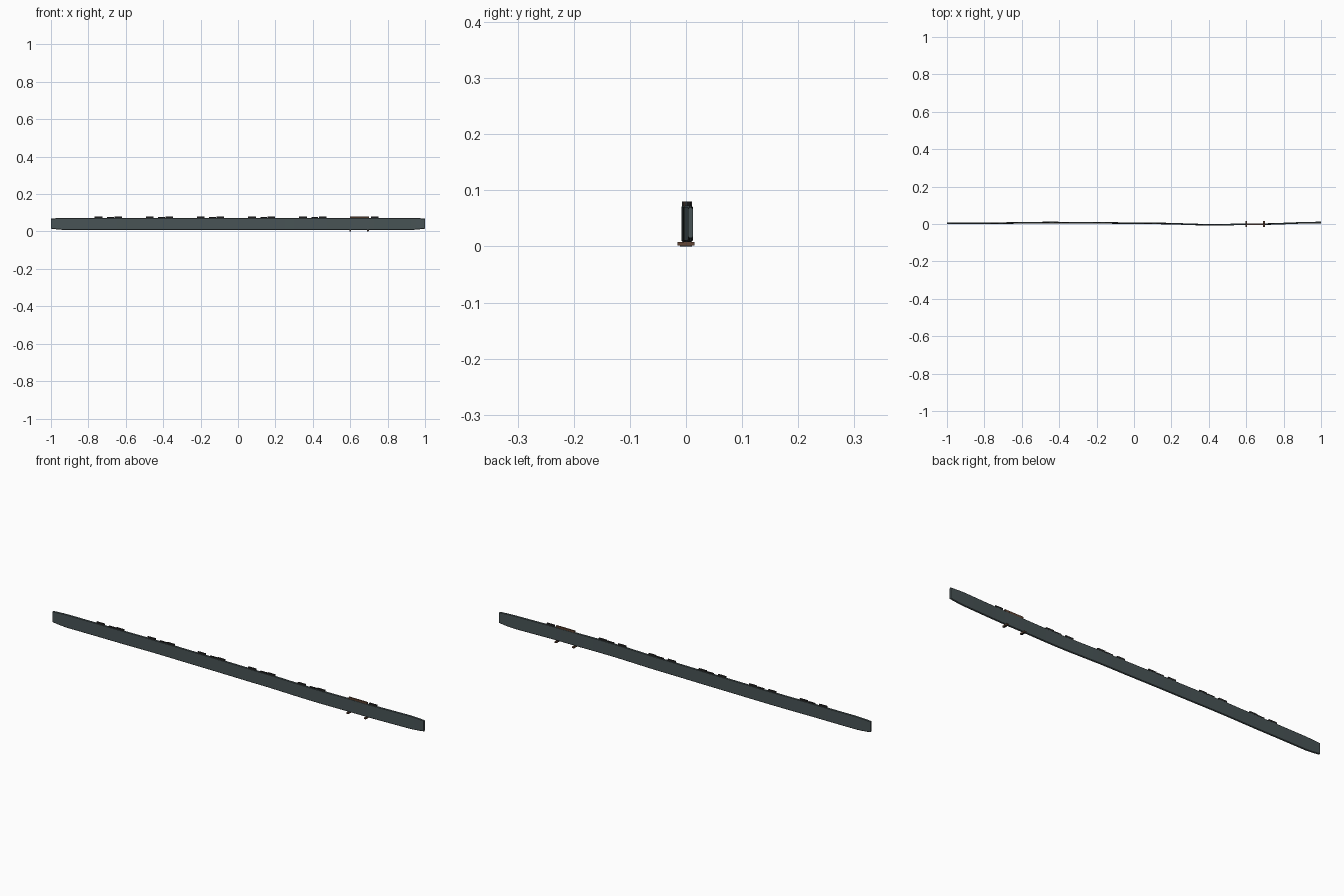
import bpy, bmesh, math

if "Cube" in bpy.data.objects:
    bpy.data.objects.remove(bpy.data.objects["Cube"])

def material(name, col):
    m = bpy.data.materials.new(name)
    m.diffuse_color = (*col, 1)
    m.use_nodes = True
    m.node_tree.nodes["Principled BSDF"].inputs["Base Color"].default_value = m.diffuse_color
    return m

slate = material("slate", (0.065, 0.088, 0.092))
dark = material("dark", (0.02, 0.02, 0.02))
brown = material("brown", (0.12, 0.06, 0.035))

# gently winding centre line (x, y)
PATH = [(-1, 0.003), (-0.72, 0.005), (-0.45, 0.008), (-0.2, 0.006),
        (0.12, 0.003), (0.42, -0.004), (0.65, -0.001), (1, 0.008)]

def centre(x):
    for (x0, y0), (x1, y1) in zip(PATH, PATH[1:]):
        if x <= x1:
            t = (x - x0) / (x1 - x0)
            return y0 + (y1 - y0) * (1 - math.cos(math.pi * t)) / 2
    return PATH[-1][1]

def finish(name, bm, mat):
    bmesh.ops.recalc_face_normals(bm, faces=bm.faces[:])
    me = bpy.data.meshes.new(name)
    bm.to_mesh(me)
    bm.free()
    me.materials.append(mat)
    ob = bpy.data.objects.new(name, me)
    bpy.context.collection.objects.link(ob)
    return ob

def box(name, loc, size, mat):
    bm = bmesh.new()
    bmesh.ops.create_cube(bm, size=1)
    for v in bm.verts:
        v.co = [v.co[i] * size[i] + loc[i] for i in range(3)]
    return finish(name, bm, mat)

# long thin body: chamfered section swept along the path, tapering at the ends
bm = bmesh.new()
rings = []
N = 80
for i in range(N + 1):
    x = -1 + 2 * i / N
    e = max(0, (abs(x) - 0.92) / 0.08) ** 1.5
    zb, zt, y = 0.008 + 0.007 * e, 0.073 - 0.004 * e, centre(x)
    w, c = 0.0042, 0.0025
    sec = [(-w + c, zb), (w - c, zb), (w, zb + c), (w, zt - c),
           (w - c, zt), (-w + c, zt), (-w, zt - c), (-w, zb + c)]
    rings.append([bm.verts.new((x, y + a, z)) for a, z in sec])
for r, s in zip(rings, rings[1:]):
    for j in range(8):
        k = (j + 1) % 8
        bm.faces.new((r[j], r[k], s[k], s[j]))
bm.faces.new(rings[0])
bm.faces.new(rings[-1])
finish("long_body", bm, slate)

# repeating slim pieces along the top
for i in range(5):
    x0 = -0.745 + i * 0.273
    for dx, ln, zt in ((0, 0.042, 0.08), (0.063, 0.036, 0.077), (0.105, 0.04, 0.08)):
        x = x0 + dx
        box("roof_piece", (x, centre(x), (0.071 + zt) / 2), (ln, 0.006, zt - 0.071), dark)
box("long_roof_piece", (0.65, centre(0.65), 0.0755), (0.1, 0.007, 0.009), brown)
box("end_roof_piece", (0.73, centre(0.73), 0.0755), (0.04, 0.006, 0.009), dark)

# small cross feet underneath
for x in (0.6, 0.695):
    box("cross_foot", (x, 0, 0.0045), (0.01, 0.03, 0.006), brown)
    box("foot_pad", (x, 0, 0.001), (0.008, 0.022, 0.002), dark)
    box("foot_post", (x, centre(x), 0.006), (0.008, 0.006, 0.008), dark)
